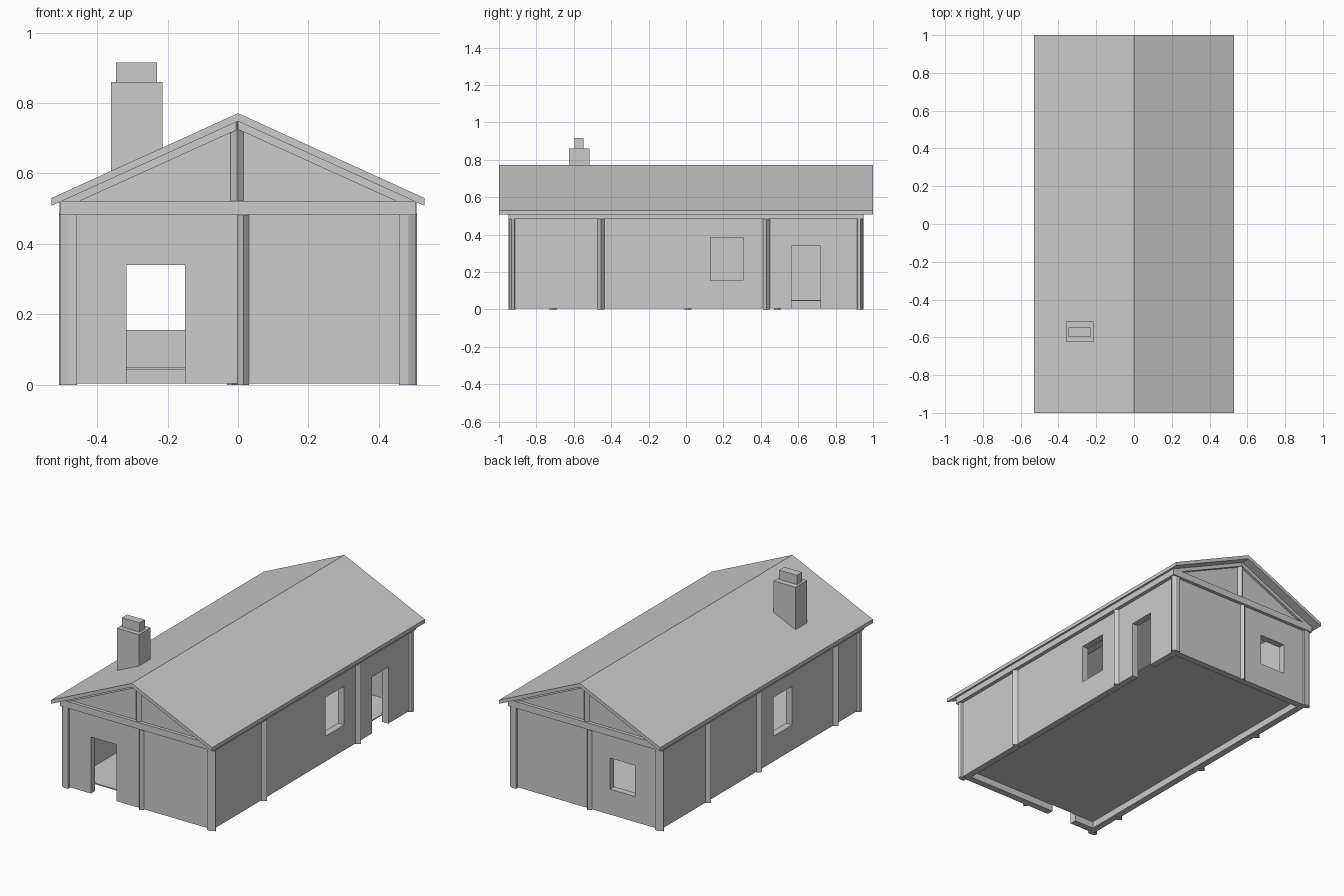
import bpy, bmesh
from mathutils import Vector

if "Cube" in bpy.data.objects:
    bpy.data.objects.remove(bpy.data.objects["Cube"])

grey = bpy.data.materials.new("plain_grey")
grey.diffuse_color = (0.6, 0.6, 0.6, 1)
grey.use_nodes = True
grey.node_tree.nodes["Principled BSDF"].inputs["Base Color"].default_value = grey.diffuse_color

SLOPE = 0.453
WX, WY, T = 0.485, 0.93, 0.04      # wall half sizes and thickness
BEAM_Z = 0.482                     # underside of the beams


def under(x):
    """Height of the roof underside."""
    return 0.748 - SLOPE * abs(x)


def prism(name, pts, a, b, axis="z"):
    """Extrude a 2D outline from a to b along y (outline in xz) or z (outline in xy)."""
    def place(p, d):
        return Vector((p[0], d, p[1])) if axis == "y" else Vector((p[0], p[1], d))
    bm = bmesh.new()
    lo = [bm.verts.new(place(p, a)) for p in pts]
    hi = [bm.verts.new(place(p, b)) for p in pts]
    bm.faces.new(lo)
    bm.faces.new(hi[::-1])
    n = len(pts)
    for i in range(n):
        j = (i + 1) % n
        bm.faces.new((lo[i], lo[j], hi[j], hi[i]))
    bmesh.ops.recalc_face_normals(bm, faces=bm.faces[:])
    mesh = bpy.data.meshes.new(name)
    bm.to_mesh(mesh)
    bm.free()
    mesh.materials.append(grey)
    ob = bpy.data.objects.new(name, mesh)
    bpy.context.collection.objects.link(ob)
    return ob


def box(name, x0, x1, y0, y1, z0, z1):
    return prism(name, [(x0, y0), (x1, y0), (x1, y1), (x0, y1)], z0, z1)


def diamond_post(name, x, y, rx, ry, z0, z1):
    return prism(name, [(x - rx, y), (x, y - ry), (x + rx, y), (x, y + ry)], z0, z1)


# Walls with gables, hollowed and cut for doors and windows
walls = prism("walls", [(-WX, 0.004), (WX, 0.004), (WX, under(WX) + 0.003),
                        (0, under(0) + 0.003), (-WX, under(WX) + 0.003)], -WY, WY, "y")
cutters = [
    box("cut_room", -WX + T, WX - T, -WY + T, WY - T, -0.5, 1.5),
    box("cut_front_door", -0.317, -0.15, -1.1, -0.8, -0.2, 0.34),
    box("cut_back_window", -0.317, -0.15, 0.8, 1.1, 0.155, 0.34),
    box("cut_side_door", 0.4, 0.6, 0.565, 0.72, -0.2, 0.34),
    box("cut_right_window", 0.4, 0.6, 0.13, 0.305, 0.155, 0.385),
    box("cut_left_window", -0.6, -0.4, -0.305, -0.13, 0.155, 0.385),
]
bpy.context.view_layer.objects.active = walls
for c in cutters:
    c.hide_render = True
    mod = walls.modifiers.new(c.name, "BOOLEAN")
    mod.operation = "DIFFERENCE"
    mod.solver = "EXACT"
    mod.object = c
    bpy.ops.object.modifier_apply(modifier=mod.name)
for c in cutters:
    bpy.data.objects.remove(c)

# Floor
box("floor", -WX + T, WX - T, -WY + T, WY - T, 0.044, 0.05)

# Roof
E = 0.53
prism("roof", [(-E, 0.53), (0, 0.771), (E, 0.53), (E, under(E)), (0, 0.748), (-E, under(E))],
      -1, 1, "y")

# Posts on the long walls
for y in (-0.455, 0.43):
    diamond_post("right_post", WX, y, 0.023, 0.019, 0, BEAM_Z + 0.005)
for y in (-0.71, 0.01, 0.49):
    diamond_post("left_post", -WX, y, 0.023, 0.019, 0, BEAM_Z + 0.005)

for sy, end in ((-1, "front"), (1, "back")):
    # Middle post and gable post
    diamond_post(end + "_post", -0.015 * sy, sy * WY, 0.016, 0.018, 0, BEAM_Z + 0.005)
    diamond_post(end + "_gable_post", 0.003 * sy, sy * WY, 0.018, 0.018, 0.515, 0.75)
    # Cross beam
    y0, y1 = sorted((sy * 0.95, sy * 0.915))
    box(end + "_beam", -0.506, 0.506, y0, y1, BEAM_Z, 0.522)
    for sx in (-1, 1):
        # Rafter under the roof edge
        r0, r1 = sorted((sy * 0.945, sy * 0.92))
        prism(end + "_rafter", [(0, under(0) + 0.004), (sx * 0.5, under(0.5) + 0.004),
                                (sx * 0.5, under(0.5) - 0.023), (0, under(0) - 0.023)],
              r0, r1, "y")
        # Chamfered corner post
        prism(end + "_corner_post", [(sx * x, sy * y) for x, y in (
            (0.457, 0.92), (0.457, 0.945), (0.484, 0.945), (0.505, 0.932),
            (0.498, 0.918), (0.48, 0.912))], 0, BEAM_Z + 0.005)

# Plates along the tops of the long walls
for sx, side in ((-1, "left"), (1, "right")):
    x0, x1 = sorted((sx * 0.507, sx * 0.47))
    box(side + "_wall_plate", x0, x1, -0.945, 0.945, BEAM_Z, 0.52)

# Chimney
box("chimney", -0.36, -0.215, -0.625, -0.515, 0.6, 0.86)
box("chimney_cap", -0.346, -0.23, -0.597, -0.548, 0.855, 0.915)
